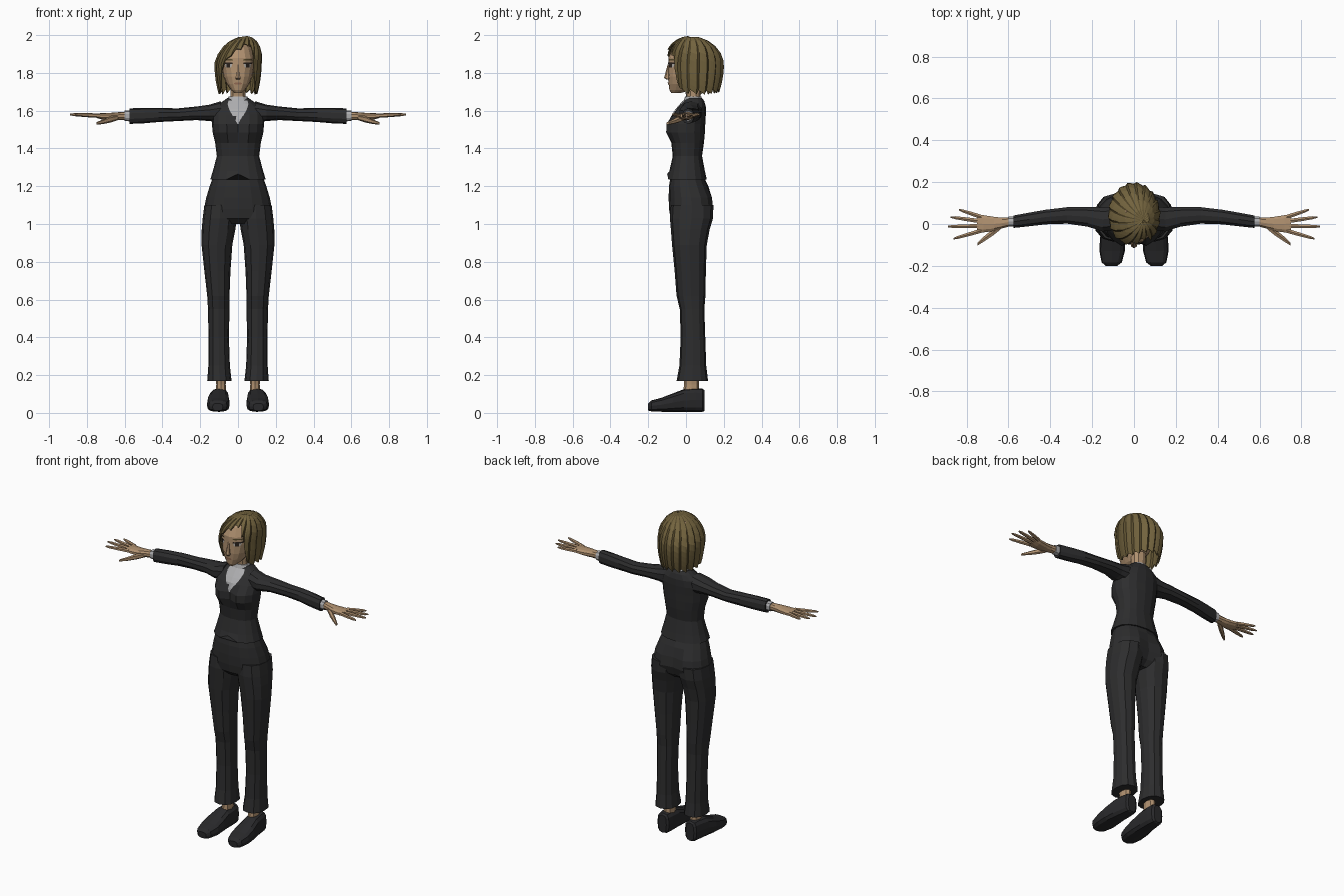
import bpy, bmesh, math
from mathutils import Vector
from mathutils.bvhtree import BVHTree

if "Cube" in bpy.data.objects:
    bpy.data.objects.remove(bpy.data.objects["Cube"])


def material(name, r, g, b):
    m = bpy.data.materials.new(name)
    m.diffuse_color = (r, g, b, 1)
    m.use_nodes = True
    m.node_tree.nodes["Principled BSDF"].inputs["Base Color"].default_value = m.diffuse_color
    return m


CLOTH = material("black_cloth", 0.026, 0.026, 0.027)
SHOE = material("shoe_leather", 0.022, 0.022, 0.024)
SKIN = material("skin", 0.43, 0.28, 0.16)
HAIR = material("hair", 0.17, 0.125, 0.048)
HAIR_DARK = material("hair_shade", 0.10, 0.073, 0.027)
SHIRT = material("grey_shirt", 0.42, 0.42, 0.43)
DARK = material("eye_dark", 0.025, 0.018, 0.014)
WHITE = material("eye_white", 0.45, 0.43, 0.40)
LIPS = material("lips", 0.30, 0.15, 0.09)


def finish(name, bm, mats, mirror=False):
    bmesh.ops.recalc_face_normals(bm, faces=bm.faces[:])
    me = bpy.data.meshes.new(name)
    bm.to_mesh(me)
    bm.free()
    for m in mats:
        me.materials.append(m)
    ob = bpy.data.objects.new(name, me)
    bpy.context.collection.objects.link(ob)
    if mirror:
        mod = ob.modifiers.new("mirror", 'MIRROR')
        mod.use_mirror_merge = False
    return ob


def loft(name, rings, axis, mat, n=12, power=2.3, mirror=False, tweak=None):
    """Skin over rings (position, a0, a1, b0, b1) stacked along one axis."""
    bm = bmesh.new()
    loops = []
    for p, a0, a1, b0, b1 in rings:
        loop = []
        for i in range(n):
            t = -math.pi / 2 + 2 * math.pi * i / n
            c, s = math.cos(t), math.sin(t)
            c = math.copysign(abs(c) ** (2 / power), c) if abs(c) > 1e-6 else 0
            s = math.copysign(abs(s) ** (2 / power), s) if abs(s) > 1e-6 else 0
            a = (a0 + a1) / 2 + c * (a1 - a0) / 2
            b = (b0 + b1) / 2 + s * (b1 - b0) / 2
            co = {'x': (p, a, b), 'y': (a, p, b), 'z': (a, b, p)}[axis]
            loop.append(bm.verts.new(co))
        loops.append(loop)
    for l0, l1 in zip(loops, loops[1:]):
        for i in range(n):
            j = (i + 1) % n
            bm.faces.new((l0[i], l0[j], l1[j], l1[i]))
    bm.faces.new(loops[0])
    bm.faces.new(loops[-1])
    if tweak:
        for v in bm.verts:
            tweak(v.co)
    return finish(name, bm, [mat], mirror)


def sym(z, hw, y0, y1):
    return (z, -hw, hw, y0, y1)


def plate(name, rows, target, mat, cols=6, lift=0.004, mirror=False):
    """Thin sheet laid on the front of a part; rows are (z, x0, x1)."""
    me = target.data
    tree = BVHTree.FromPolygons([v.co[:] for v in me.vertices],
                                [p.vertices[:] for p in me.polygons])
    bm = bmesh.new()
    grid = []
    for z, x0, x1 in rows:
        line = []
        for i in range(cols + 1):
            x = x0 + (x1 - x0) * i / cols
            hit = tree.ray_cast(Vector((x, -1, z)), Vector((0, 1, 0)))[0]
            y = hit.y if hit else 0.0
            line.append(bm.verts.new((x, y - lift, z)))
        grid.append(line)
    for r0, r1 in zip(grid, grid[1:]):
        for i in range(cols):
            bm.faces.new((r0[i], r0[i + 1], r1[i + 1], r1[i]))
    return finish(name, bm, [mat], mirror)


# Jacket body with bust and a notch at the front hem
def shape_jacket(co):
    if co.y < 0 and 1.46 < co.z < 1.55:
        co.y -= 0.012 * math.exp(-((abs(co.x) - 0.065) / 0.035) ** 2)
        co.y += 0.02 * math.exp(-(co.x / 0.02) ** 2)
    if co.y < 0 and co.z < 1.245 and abs(co.x) < 0.01:
        co.z += 0.03


jacket = loft("jacket", [
    sym(1.235, .147, -.10, .11), sym(1.28, .133, -.088, .10),
    sym(1.36, .112, -.07, .085), sym(1.43, .121, -.078, .095),
    sym(1.485, .134, -.10, .10), sym(1.53, .138, -.098, .102),
    sym(1.58, .138, -.07, .105), sym(1.62, .12, -.04, .105),
    sym(1.65, .08, -.012, .097), sym(1.667, .056, 0, .085)],
    'z', CLOTH, n=16, tweak=shape_jacket)
plate("shirt_front", [(1.655, -.05, .05), (1.635, -.055, .055), (1.61, -.048, .048),
                      (1.585, -.035, .035), (1.555, -.017, .017), (1.53, -.003, .003)],
      jacket, SHIRT, cols=8, lift=0.006)
loft("shirt_collar", [sym(1.645, .06, -.015, .088), sym(1.675, .05, -.005, .082)],
     'z', SHIRT, n=12)

# Sleeves and cuffs
loft("sleeve", [
    (.09, -.03, .085, 1.535, 1.65), (.15, -.038, .082, 1.545, 1.632),
    (.22, -.015, .084, 1.55, 1.622), (.32, .0, .082, 1.545, 1.612),
    (.42, -.003, .07, 1.54, 1.615), (.50, -.012, .056, 1.533, 1.615),
    (.575, -.02, .042, 1.53, 1.612)], 'x', CLOTH, n=10, mirror=True)
loft("shirt_cuff", [(.56, -.014, .036, 1.543, 1.602), (.60, -.014, .036, 1.545, 1.60)],
     'x', SHIRT, n=10, mirror=True)

# Hands
loft("palm", [
    (.59, -.011, .032, 1.55, 1.595), (.63, -.022, .031, 1.55, 1.592),
    (.67, -.035, .036, 1.549, 1.589), (.72, -.042, .044, 1.553, 1.587),
    (.75, -.040, .044, 1.562, 1.585)], 'x', SKIN, n=10, mirror=True)
fingers = [("index_finger", -.032, .862, -.070), ("middle_finger", -.010, .890, -.012),
           ("ring_finger", .013, .876, .033), ("little_finger", .034, .836, .068)]
for fname, base_y, tip_x, tip_y in fingers:
    rings = []
    for f, r in ((0, .0115), (.45, .0105), (.85, .008), (1, .004)):
        x, y, z = .73 + (tip_x - .73) * f, base_y + (tip_y - base_y) * f, 1.573 + .007 * f
        rings.append((x, y - r, y + r, z - r, z + r))
    loft(fname, rings, 'x', SKIN, n=6, mirror=True)
loft("thumb", [
    (.635, -.025, .0, 1.55, 1.577), (.675, -.058, -.022, 1.537, 1.57),
    (.715, -.084, -.056, 1.529, 1.553), (.748, -.104, -.088, 1.526, 1.54)],
    'x', SKIN, n=6, mirror=True)


# Trousers: seat with a slight rear cleft, then two legs
def shape_seat(co):
    if co.y > .05 and abs(co.x) < 0.01 and co.z < 1.16:
        co.y -= 0.02


loft("trouser_seat", [
    sym(1.26, .128, -.08, .09), sym(1.20, .150, -.09, .118),
    sym(1.14, .168, -.092, .145), sym(1.08, .180, -.09, .152),
    sym(1.03, .183, -.082, .135), sym(1.0, .12, -.05, .10)],
    'z', CLOTH, n=16, tweak=shape_seat)
loft("trouser_leg", [
    (1.10, .008, .178, -.08, .145), (1.03, .006, .187, -.085, .143),
    (.97, .014, .192, -.08, .125), (.89, .030, .193, -.074, .11),
    (.75, .040, .178, -.06, .105), (.62, .045, .163, -.05, .103),
    (.55, .045, .159, -.033, .097), (.40, .048, .156, -.028, .102),
    (.25, .043, .157, -.035, .107), (.168, .034, .163, -.05, .117)],
    'z', CLOTH, n=12, mirror=True)

# Ankles and shoes
loft("ankle", [(.22, .062, .118, -.012, .07), (.15, .065, .115, -.01, .068),
               (.08, .06, .12, -.02, .075)], 'z', SKIN, n=8, mirror=True)
loft("shoe", [
    (-.20, .08, .135, .012, .05), (-.183, .058, .155, .008, .066),
    (-.13, .044, .165, .006, .08), (-.07, .044, .163, .006, .103),
    (-.01, .048, .152, .006, .126), (.05, .05, .142, .006, .13),
    (.088, .055, .135, .006, .128), (.097, .068, .122, .01, .12)],
    'y', SHOE, n=12, power=3, mirror=True)

# Neck and head
loft("neck", [sym(1.63, .046, .0, .085), sym(1.68, .042, .0, .076),
              sym(1.75, .042, -.01, .08)], 'z', SKIN, n=10)
head = loft("head", [
    sym(1.693, .018, -.078, -.03), sym(1.71, .038, -.088, .03),
    sym(1.74, .06, -.092, .06), sym(1.78, .077, -.096, .10),
    sym(1.83, .087, -.094, .13), sym(1.88, .09, -.093, .14),
    sym(1.93, .074, -.068, .13), sym(1.97, .04, -.02, .09)],
    'z', SKIN, n=16)
loft("nose", [sym(1.764, .010, -.102, -.08), sym(1.774, .015, -.116, -.08),
              sym(1.80, .010, -.109, -.08), sym(1.845, .006, -.097, -.08)],
     'z', SKIN, n=6)

# Face details
plate("eye_white", [(1.829, .036, .064), (1.849, .030, .070)], head, WHITE, mirror=True)
plate("iris", [(1.829, .042, .060), (1.849, .042, .060)], head, DARK, lift=.006, mirror=True)
plate("eyelash", [(1.847, .027, .074), (1.855, .031, .076)], head, DARK, lift=.007, mirror=True)
plate("eyebrow", [(1.866, .026, .076), (1.873, .030, .074)], head, HAIR_DARK, mirror=True)
plate("mouth", [(1.738, -.014, .014), (1.744, -.022, .022), (1.75, -.012, .012)], head, LIPS)

# Hair: side-parted bob made of overlapping tapered strands
HEM = [(-180, 1.70), (-120, 1.685), (-75, 1.69), (-56, 1.71), (-48, 1.79), (-36, 1.86),
       (-18, 1.91), (12, 1.945), (26, 1.93), (40, 1.87), (50, 1.75), (60, 1.69),
       (120, 1.685), (180, 1.70)]


def hem_height(deg):
    for (d0, z0), (d1, z1) in zip(HEM, HEM[1:]):
        if d0 <= deg <= d1:
            return z0 + (z1 - z0) * (deg - d0) / (d1 - d0)


bm = bmesh.new()
STEPS, ROWS, STRAND = 72, 10, 4
crown = bm.verts.new((.045, .02, 1.99))
columns = []
for i in range(STEPS):
    deg = -180 + 360 * i / STEPS
    phase = (i % STRAND) / (STRAND - 1)
    hem = hem_height(deg) + 0.022 * (1 - phase)
    arc_end = (math.acos((hem - 1.85) / .145) / (math.pi / 2) if hem > 1.85
               else 1 + (1.85 - hem) / .17)
    col = []
    for k in range(1, ROWS + 1):
        a = arc_end * k / ROWS
        if a <= 1:
            z, r = 1.85 + .145 * math.cos(a * math.pi / 2), math.sin(a * math.pi / 2)
        else:
            z, r = 1.85 - .17 * (a - 1), 1 - .2 * (a - 1) ** 2
        r *= 0.97 + 0.06 * phase
        # strands sweep away from the parting near the top
        t = math.radians(deg) + 0.25 * max(0, 1 - a)
        drift = max(0, 1 - a)
        col.append(bm.verts.new((.122 * r * math.sin(t) + .045 * drift,
                                 .045 - .152 * r * math.cos(t) - .025 * drift, z)))
    columns.append(col)
for i in range(STEPS):
    c0, c1 = columns[i], columns[(i + 1) % STEPS]
    shade = 1 if i % STRAND == STRAND - 1 else 0
    bm.faces.new((crown, c0[0], c1[0])).material_index = shade
    for k in range(ROWS - 1):
        bm.faces.new((c0[k], c0[k + 1], c1[k + 1], c1[k])).material_index = shade
hair = finish("hair", bm, [HAIR, HAIR_DARK])
thick = hair.modifiers.new("thickness", 'SOLIDIFY')
thick.thickness = 0.006
thick.offset = -1
